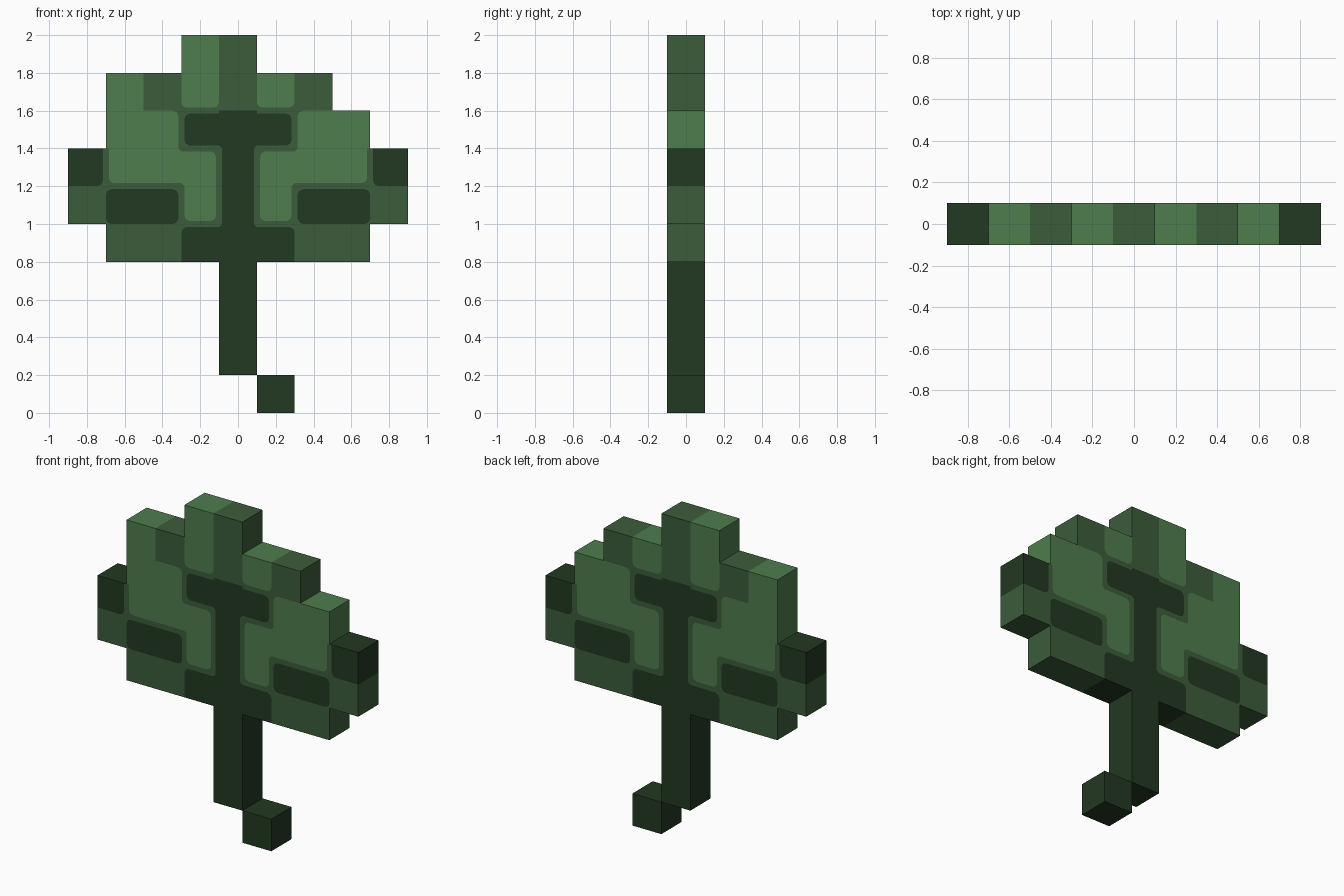
import bpy
import bmesh
from mathutils import Vector

if "Cube" in bpy.data.objects:
    bpy.data.objects.remove(bpy.data.objects["Cube"], do_unlink=True)

# Cell map, top row first: L light, M mid, D dark, dot empty
ROWS = [
    "...LM....",
    ".LMLMLM..",
    ".LLDDDLL.",
    "DLLLDLLLD",
    "MDDLDLDDM",
    ".MMDDDMM.",
    "....D....",
    "....D....",
    "....D....",
    ".....D...",
]
CELL, H, DEPTH = 0.2, 0.1, 0.1
BAND = 0.016    # half width of the mid-green border between light and dark
ROUND = 0.028   # corner rounding of the colour patches
INDEX = {"L": 0, "M": 1, "D": 2}


def material(name, rgb):
    mat = bpy.data.materials.new(name)
    mat.use_nodes = True
    mat.diffuse_color = (*rgb, 1)
    bsdf = mat.node_tree.nodes["Principled BSDF"]
    bsdf.inputs["Base Color"].default_value = (*rgb, 1)
    bsdf.inputs["Roughness"].default_value = 0.9
    return mat


MATERIALS = [
    material("light_green", (0.076, 0.205, 0.076)),
    material("mid_green", (0.045, 0.107, 0.043)),
    material("dark_green", (0.0165, 0.040, 0.0165)),
]


def cell(col, row):
    if 0 <= row < len(ROWS) and 0 <= col < len(ROWS[0]):
        return ROWS[row][col]
    return "."


def add_face(bm, points, normal, colour):
    face = bm.faces.new([bm.verts.new(p) for p in points])
    face.normal_update()
    if face.normal.dot(Vector(normal)) < 0:
        face.normal_flip()
    face.material_index = INDEX[colour]


def quadrant(own, side, vert, diag):
    """Patch and border outlines for one quarter of a cell, corner at (H, H)."""
    opposite = {"L": "D", "D": "L"}.get(own)
    ix = BAND if side == opposite else 0
    iy = BAND if vert == opposite else 0
    x, y = H - ix, H - iy
    edge = ("M", opposite)
    if opposite and side in edge and vert in edge:      # rounded outer corner
        path = [(x, y - ROUND), (x - ROUND * 0.3, y - ROUND * 0.3), (x - ROUND, y)]
    elif opposite and side == vert == own and diag == opposite:  # inner corner
        path = [(H, H - BAND), (H - BAND, H)]
    else:
        path = [(x, y)]
    patch = [(0, 0), (x, 0)] + path + [(0, y)]
    border = []
    if ix or iy or len(path) > 1:
        border = ([(x, 0), (H, 0)] if ix else []) + [(H, H)]
        border += ([(0, H), (0, y)] if iy else []) + path[::-1]
    return patch, border


def build(name, first, last):
    """One part made of the cells in rows first to last."""
    bm = bmesh.new()
    for row in range(first, last + 1):
        for col in range(len(ROWS[0])):
            own = cell(col, row)
            if own == ".":
                continue
            cx, cz = (col - 4) * CELL, (9 - row) * CELL + H
            # Patterned front and back
            for sx in (-1, 1):
                for sz in (-1, 1):
                    patch, border = quadrant(own, cell(col + sx, row),
                                             cell(col, row - sz),
                                             cell(col + sx, row - sz))
                    for y in (-DEPTH, DEPTH):
                        for outline, colour in ((patch, own), (border, "M")):
                            if outline:
                                add_face(bm, [(cx + sx * u, y, cz + sz * v)
                                              for u, v in outline], (0, y, 0), colour)
            # Plain walls on the outline
            for dx, dz in ((1, 0), (-1, 0), (0, 1), (0, -1)):
                if cell(col + dx, row - dz) == ".":
                    ends = [(cx + H * (dx + s * dz), cz + H * (dz + s * dx)) for s in (-1, 1)]
                    (x0, z0), (x1, z1) = ends
                    add_face(bm, [(x0, -DEPTH, z0), (x1, -DEPTH, z1),
                                  (x1, DEPTH, z1), (x0, DEPTH, z0)], (dx, 0, dz), own)
    bmesh.ops.remove_doubles(bm, verts=bm.verts, dist=0.0001)
    mesh = bpy.data.meshes.new(name)
    bm.to_mesh(mesh)
    bm.free()
    for mat in MATERIALS:
        mesh.materials.append(mat)
    obj = bpy.data.objects.new(name, mesh)
    bpy.context.collection.objects.link(obj)


build("leaf_blade", 0, 5)
build("stem", 6, 8)
build("stem_tip", 9, 9)
